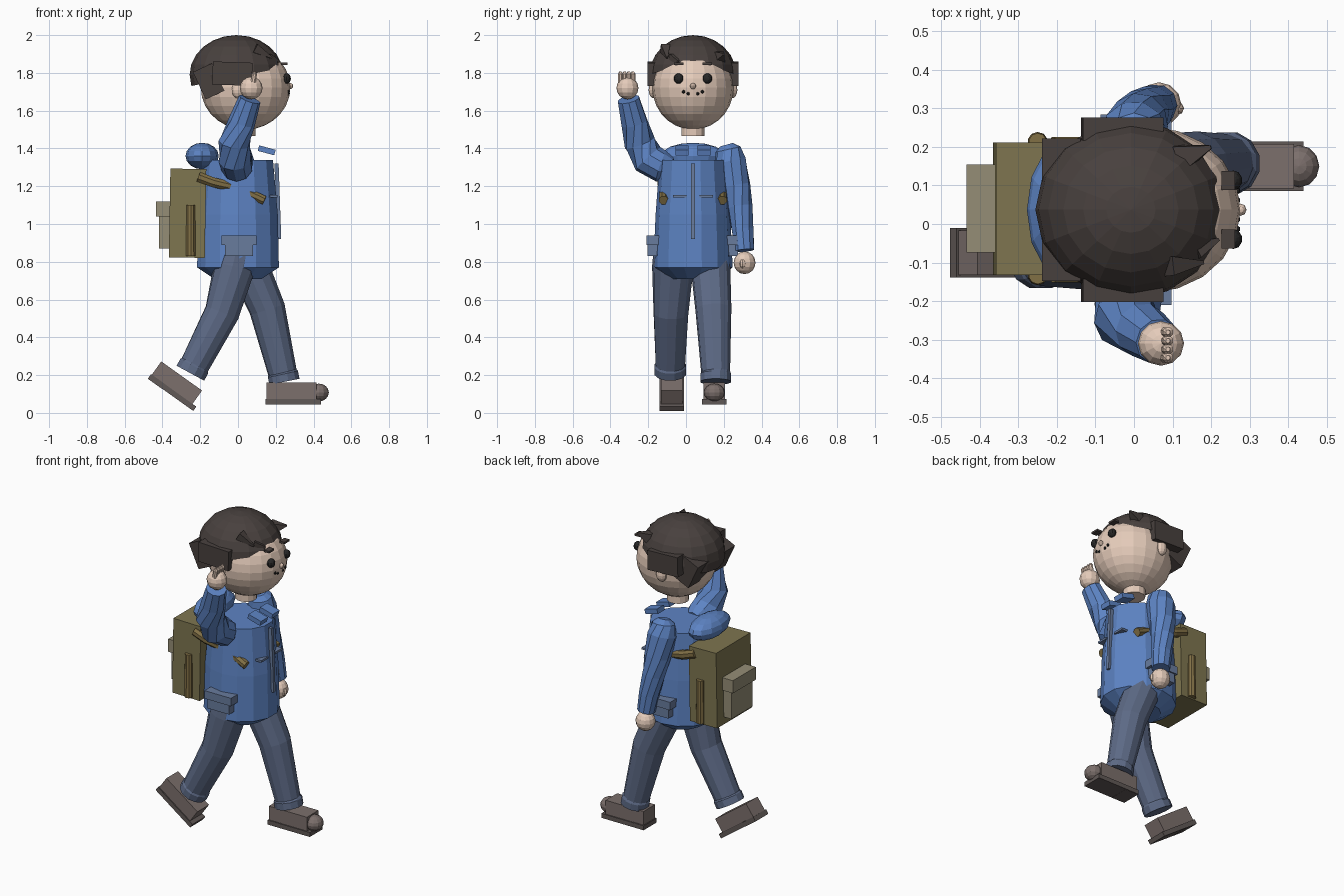
import bpy, bmesh, math
from mathutils import Vector, Matrix, Euler

if "Cube" in bpy.data.objects:
    bpy.data.objects.remove(bpy.data.objects["Cube"])

CY = 0.037  # body centre line in y


def mat(name, r, g, b):
    m = bpy.data.materials.new(name)
    m.diffuse_color = (r, g, b, 1)
    m.use_nodes = True
    m.node_tree.nodes["Principled BSDF"].inputs["Base Color"].default_value = m.diffuse_color
    return m


SKIN = mat("skin", .78, .60, .49)
HAIR = mat("hair", .065, .052, .048)
COAT = mat("coat", .11, .23, .55)
POCKET = mat("pocket", .14, .20, .34)
JEANS = mat("jeans", .11, .145, .24)
SHOE = mat("shoe", .20, .16, .15)
SOLE = mat("sole", .12, .10, .095)
PACK = mat("pack", .21, .18, .08)
FLAP = mat("flap", .30, .27, .18)
BROWN = mat("strap", .22, .16, .06)
DARK = mat("dark", .02, .02, .02)


def finish(name, bm, m):
    bmesh.ops.recalc_face_normals(bm, faces=bm.faces)
    me = bpy.data.meshes.new(name)
    bm.to_mesh(me)
    bm.free()
    me.materials.append(m)
    ob = bpy.data.objects.new(name, me)
    bpy.context.collection.objects.link(ob)
    return ob


def box(name, loc, dims, m, rot=0, base=Matrix()):
    bm = bmesh.new()
    M = base @ Matrix.Translation(loc) @ Matrix.Rotation(math.radians(rot), 4, 'Y')
    bmesh.ops.create_cube(bm, size=1, matrix=M @ Matrix.Diagonal((*dims, 1)))
    return finish(name, bm, m)


def ball(name, loc, rad, m, segs=12, rings=8, cut=None, base=Matrix()):
    bm = bmesh.new()
    M = base @ Matrix.Translation(loc) @ Matrix.Diagonal((*rad, 1))
    bmesh.ops.create_uvsphere(bm, u_segments=segs, v_segments=rings, radius=1, matrix=M)
    if cut:
        geom = bm.verts[:] + bm.edges[:] + bm.faces[:]
        bmesh.ops.bisect_plane(bm, geom=geom, plane_co=cut[0], plane_no=cut[1], clear_inner=True)
    return finish(name, bm, m)


def tube(name, pts, radii, m, segs=10, squash=1.0):
    """Loft of rings along a path, closed at both ends."""
    bm = bmesh.new()
    P = [Vector(p) for p in pts]
    rings = []
    for i, p in enumerate(P):
        t = P[min(i + 1, len(P) - 1)] - P[max(i - 1, 0)]
        q = t.to_track_quat('Z', 'Y')
        rings.append([bm.verts.new(p + q @ Vector((radii[i] * math.cos(a), radii[i] * squash * math.sin(a), 0)))
                      for a in (2 * math.pi * (k + .5) / segs for k in range(segs))])
    for A, B in zip(rings, rings[1:]):
        for k in range(segs):
            j = (k + 1) % segs
            bm.faces.new((A[k], A[j], B[j], B[k]))
    bm.faces.new(rings[0])
    bm.faces.new(rings[-1])
    return finish(name, bm, m)


def stack(name, levels, m, segs=14):
    """Upright elliptical loft: (z, rx, ry) per level."""
    ob = tube(name, [(0, 0, l[0]) for l in levels], [1] * len(levels), m, segs)
    for i, v in enumerate(ob.data.vertices):
        z, rx, ry = levels[i // segs]
        a = 2 * math.pi * (i % segs + .5) / segs
        v.co = (rx * math.cos(a), CY + ry * math.sin(a), z)
    return ob


# Head and face
ball("head", (.04, CY, 1.722), (.237, .215, .222), SKIN, 20, 14)
tube("neck", [(.03, CY, 1.465), (.03, CY, 1.58)], [.064, .064], SKIN, 12)
ball("nose", (.277, CY, 1.73), (.015, .016, .016), SKIN, 8, 6)
for s in (-1, 1):
    ball("ear", (.0, CY + s * .205, 1.71), (.035, .03, .045), SKIN, 10, 8)
    ball("eye", (.258, CY + s * .076, 1.77), (.023, .026, .027), DARK, 10, 8)
    box("eyebrow", (.245, CY + s * .076, 1.848), (.035, .05, .012), HAIR)
    for k, (dy, z) in enumerate(((.05, 1.70), (.025, 1.69))):
        ball("smile_dot", (.268, CY + s * dy, z), (.008, .009, .009), DARK, 6, 4)

# Hair: tilted cap, side and back slabs, tufts
ball("hair_cap", (-.008, CY, 1.79), (.248, .23, .21), HAIR, 16, 12,
     cut=((0, 0, 1.78), (-.2, 0, 1)))
for s in (-1, 1):
    box("side_hair", (-.03, CY + s * .21, 1.796), (.21, .06, .122), HAIR, 2)
box("back_hair", (-.155, CY, 1.755), (.11, .37, .16), HAIR, -25)
for a, b, r in (((.12, .17, 1.88), (.20, .20, 1.90), .05),
                ((.09, -.11, 1.93), (.18, -.10, 1.88), .035),
                ((.16, -.07, 1.88), (.22, -.04, 1.86), .03)):
    tube("hair_tuft", [a, b], [r, .006], HAIR, 4)

# Jacket
stack("jacket", [(.71, .13, .13), (.77, .222, .21), (1.05, .216, .198), (1.34, .19, .176)], COAT)
ball("hood", (-.19, CY, 1.36), (.088, .17, .07), COAT, 12, 8)
box("zip_strip", (.211, CY, 1.12), (.022, .02, .40), POCKET, -2)
for s in (-1, 1):
    box("collar_flap", (.152, CY + s * .058, 1.39), (.09, .07, .03), COAT, 15)
    box("chest_pocket_line", (.185, CY + s * .07, 1.147), (.05, .07, .013), POCKET)
    box("hip_pocket", (.005, CY + s * .212, .875), (.15, .055, .09), POCKET)
    box("hip_pocket_flap", (.005, CY + s * .214, .915), (.185, .066, .05), POCKET)

# Raised arm with waving hand
tube("raised_arm", [(.0, -.07, 1.30), (-.005, -.13, 1.305), (-.015, -.20, 1.345), (-.02, -.245, 1.43),
                    (.02, -.275, 1.54), (.062, -.305, 1.66)],
     [.05, .085, .09, .085, .072, .06], COAT)
ball("raised_hand", (.07, -.31, 1.72), (.06, .058, .06), SKIN)
for k in range(4):
    y = -.347 + k * .022
    tube("finger", [(.08, y, 1.75), (.088, y, 1.795), (.088, y, 1.808)], [.014, .014, .006], SKIN, 8)

# Hanging arm
tube("hanging_arm", [(.0, .215, 1.42), (.0, .222, 1.395), (.0, .235, 1.33), (.012, .265, 1.20),
                     (.025, .285, 1.09), (.045, .30, .97), (.06, .31, .86)],
     [.035, .068, .086, .077, .068, .06, .053], COAT)
ball("hanging_hand", (.065, .31, .795), (.058, .058, .06), SKIN)
ball("thumb", (.11, .30, .79), (.02, .018, .025), SKIN, 8, 6)

# Legs with rolled cuffs
tube("front_leg", [(.03, .125, .86), (.06, .13, .77), (.155, .145, .55), (.235, .157, .215), (.238, .157, .205),
                   (.246, .157, .165)], [.10, .105, .096, .077, .084, .084], JEANS, 12)
tube("back_leg", [(.0, -.065, .88), (-.02, -.07, .77), (-.085, -.08, .53), (-.228, -.083, .255), (-.232, -.083, .247),
                  (-.252, -.083, .21)], [.105, .11, .094, .08, .086, .086], JEANS, 12)


# Shoes
def shoe(name, loc, rot, toe):
    B = Matrix.Translation(loc) @ Matrix.Rotation(math.radians(rot), 4, 'Y')
    box(name + "_sole", (0, 0, .014), (.295, .128, .028), SOLE, 0, B)
    box(name + "_heel", (-.10, 0, .014), (.09, .122, .03), SOLE, 0, B)
    box(name + "_upper", (-.01, 0, .068), (.265, .115, .094), SHOE, 0, B)
    if toe:
        ball(name + "_toe", (.135, 0, .063), (.053, .055, .047), SHOE, 12, 8, None, B)


shoe("front_shoe", (.293, .15, .045), 0, True)
shoe("back_shoe", (-.357, -.075, .096), 35.5, False)

# Backpack
box("backpack", (-.267, .04, 1.057), (.19, .344, .47), PACK, 1)
box("backpack_pocket", (-.38, .04, .97), (.075, .21, .20), FLAP)
box("backpack_pocket_flap", (-.395, .04, 1.08), (.08, .228, .08), FLAP)
for s in (-1, 1):
    y = .04 + s * .172
    tube("side_tube", [(-.25, y, .83), (-.25, y, 1.10)], [.027, .024], BROWN, 10)
    tube("shoulder_strap", [(-.21, CY + s * .163, 1.25), (-.13, CY + s * .163, 1.22), (0, CY + s * .15, 1.19),
                            (.14, CY + s * .155, 1.125)], [.028, .028, .026, .026], BROWN, 8)
